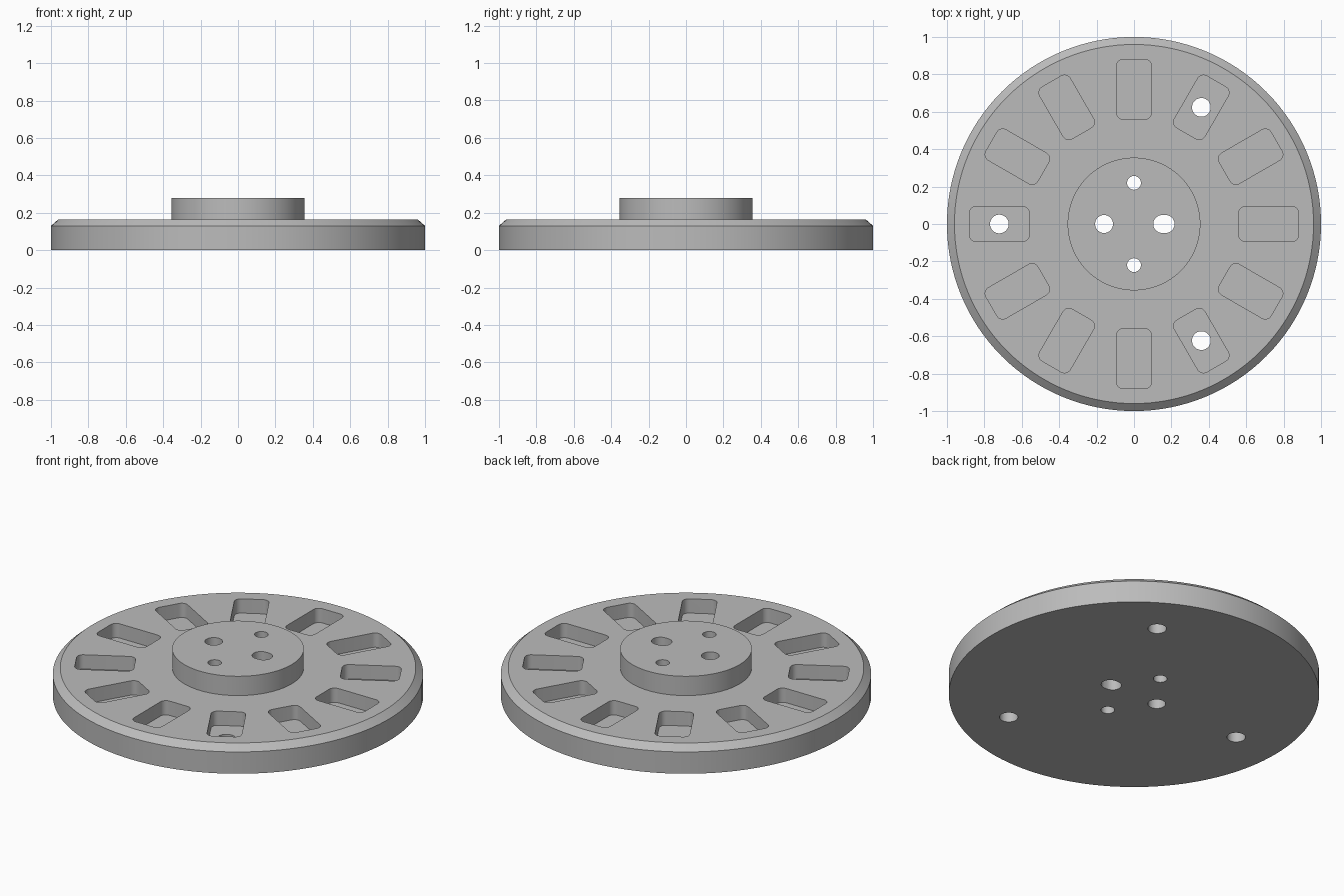
import bpy
import bmesh
from math import cos, sin, pi, radians
from mathutils import Matrix

cube = bpy.data.objects.get("Cube")
if cube:
    bpy.data.objects.remove(cube, do_unlink=True)

SEGMENTS = 128
PLATE_TOP, POCKET_DEPTH = 0.165, 0.085

grey = bpy.data.materials.new("plain grey")
grey.use_nodes = True
grey.diffuse_color = (0.5, 0.5, 0.5, 1)
grey.node_tree.nodes["Principled BSDF"].inputs["Base Color"].default_value = (0.5, 0.5, 0.5, 1)


def make_object(name, bm):
    bmesh.ops.recalc_face_normals(bm, faces=bm.faces)
    mesh = bpy.data.meshes.new(name)
    bm.to_mesh(mesh)
    bm.free()
    mesh.materials.append(grey)
    obj = bpy.data.objects.new(name, mesh)
    bpy.context.collection.objects.link(obj)
    return obj


def add_prism(bm, outline, bottom, top, turn=0):
    """Upright prism from a 2D outline, turned about the z axis."""
    verts = [bm.verts.new((x, y, bottom)) for x, y in outline]
    face = bm.faces.new(verts)
    ext = bmesh.ops.extrude_face_region(bm, geom=[face])["geom"]
    new = [v for v in ext if isinstance(v, bmesh.types.BMVert)]
    bmesh.ops.translate(bm, verts=new, vec=(0, 0, top - bottom))
    bmesh.ops.rotate(bm, verts=verts + new, cent=(0, 0, 0),
                     matrix=Matrix.Rotation(turn, 3, "Z"))


def rounded_box(cx, cy, half_x, half_y, radius, steps=8):
    """Rectangle outline with rounded corners."""
    points = []
    for corner, (sx, sy) in enumerate([(1, 1), (-1, 1), (-1, -1), (1, -1)]):
        for i in range(steps + 1):
            a = (corner + i / steps) * pi / 2
            points.append((cx + sx * (half_x - radius) + radius * cos(a),
                           cy + sy * (half_y - radius) + radius * sin(a)))
    return points


def circle(cx, cy, radius, steps=40):
    return [(cx + radius * cos(2 * pi * i / steps), cy + radius * sin(2 * pi * i / steps))
            for i in range(steps)]


# Chamfered plate with a raised hub, turned from one profile
profile = [(0, 0), (1, 0), (1, 0.13), (0.96, PLATE_TOP),
           (0.355, PLATE_TOP), (0.355, 0.28), (0, 0.28)]
bm = bmesh.new()
points = [bm.verts.new((r, 0, z)) for r, z in profile]
edges = [bm.edges.new(pair) for pair in zip(points, points[1:])]
bmesh.ops.spin(bm, geom=points + edges, cent=(0, 0, 0), axis=(0, 0, 1),
               angle=2 * pi, steps=SEGMENTS)
bmesh.ops.remove_doubles(bm, verts=bm.verts, dist=0.0001)
bmesh.ops.dissolve_limit(bm, angle_limit=radians(0.5), verts=bm.verts, edges=bm.edges)
disc = make_object("slotted_disc", bm)

# Ring of twelve blind pockets
bm = bmesh.new()
for i in range(12):
    add_prism(bm, rounded_box(0.72, 0, 0.16, 0.094, 0.036),
              PLATE_TOP - POCKET_DEPTH, 0.25, i * pi / 6)
pockets = make_object("pocket_cutter", bm)

# Through holes: three in the pockets, four in the hub (one of them a slot)
bm = bmesh.new()
holes = [circle(0.72 * cos(a), 0.72 * sin(a), 0.05) for a in (pi / 3, pi, -pi / 3)]
holes += [circle(0, y, 0.037) for y in (0.22, -0.22)]
holes.append(circle(-0.16, 0, 0.048))
slot = rounded_box(0.16, 0, 0.057, 0.048, 0.0479)
holes.append(slot)
for outline in holes:
    add_prism(bm, outline, -0.1, 0.4)
drills = make_object("hole_cutter", bm)

# Cut the disc, then drop the cutters
for cutter in (pockets, drills):
    cutter.hide_render = True
    mod = disc.modifiers.new(cutter.name, "BOOLEAN")
    mod.operation = "DIFFERENCE"
    mod.solver = "EXACT"
    mod.object = cutter
depsgraph = bpy.context.evaluated_depsgraph_get()
cut_mesh = bpy.data.meshes.new_from_object(disc.evaluated_get(depsgraph))
disc.modifiers.clear()
disc.data = cut_mesh
for cutter in (pockets, drills):
    bpy.data.objects.remove(cutter, do_unlink=True)

# Smooth round walls, crisp rims
bpy.ops.object.select_all(action="DESELECT")
disc.select_set(True)
bpy.context.view_layer.objects.active = disc
bpy.ops.object.shade_smooth_by_angle(angle=radians(30))
